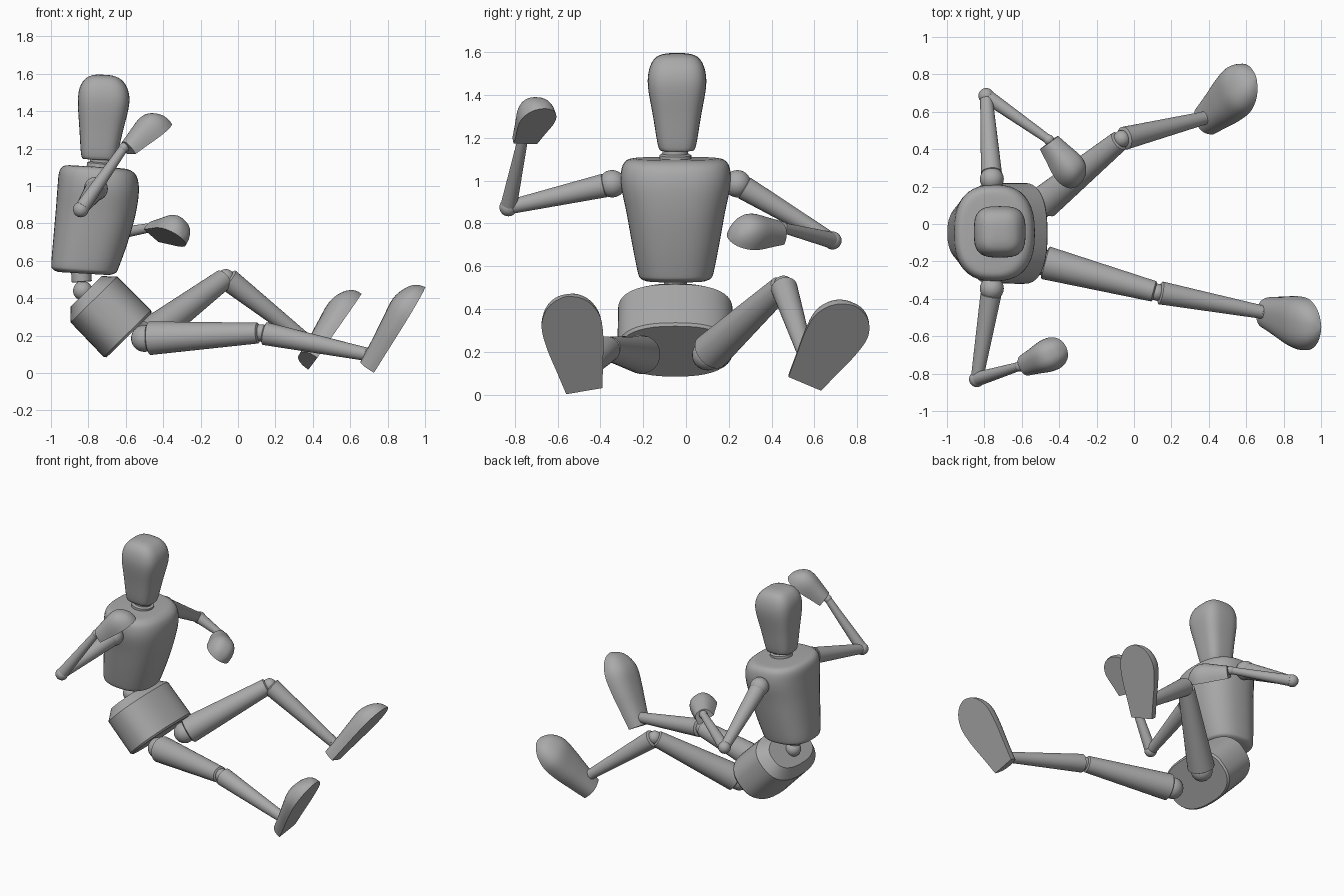
import bpy, bmesh, math
from mathutils import Vector as V

cube = bpy.data.objects.get("Cube")
if cube:
    bpy.data.objects.remove(cube, do_unlink=True)

grey = bpy.data.materials.new("mannequin grey")
grey.use_nodes = True
grey.diffuse_color = (0.4, 0.4, 0.4, 1)
grey.node_tree.nodes["Principled BSDF"].inputs["Base Color"].default_value = grey.diffuse_color


def finish(name, bm, angle=35):
    bmesh.ops.recalc_face_normals(bm, faces=bm.faces)
    mesh = bpy.data.meshes.new(name)
    bm.to_mesh(mesh)
    bm.free()
    mesh.materials.append(grey)
    ob = bpy.data.objects.new(name, mesh)
    bpy.context.collection.objects.link(ob)
    bpy.ops.object.select_all(action='DESELECT')
    ob.select_set(True)
    bpy.context.view_layer.objects.active = ob
    bpy.ops.object.shade_smooth_by_angle(angle=math.radians(angle))
    return ob


def loft(name, rings, angle=35):
    """Skin a stack of closed rings and cap both ends."""
    bm = bmesh.new()
    loops = [[bm.verts.new(p) for p in ring] for ring in rings]
    n = len(loops[0])
    for a, b in zip(loops, loops[1:]):
        for i in range(n):
            j = (i + 1) % n
            bm.faces.new((a[i], a[j], b[j], b[i]))
    bm.faces.new(loops[0])
    bm.faces.new(loops[-1])
    return finish(name, bm, angle)


def power(c, n):
    return math.copysign(abs(c) ** (2 / n), c)


def oval(centre, u, v, n=2.0, count=40):
    """Superellipse ring spanned by the half axes u and v."""
    angles = [2 * math.pi * i / count for i in range(count)]
    return [centre + u * power(math.cos(t), n) + v * power(math.sin(t), n) for t in angles]


def smooth_rows(rows, steps=4):
    """Catmull-Rom interpolation of profile rows."""
    out = []
    for i in range(len(rows) - 1):
        p0, p1 = rows[max(i - 1, 0)], rows[i]
        p2, p3 = rows[i + 1], rows[min(i + 2, len(rows) - 1)]
        for s in range(steps):
            t = s / steps
            out.append([b + 0.5 * t * (c - a + t * (2 * a - 5 * b + 4 * c - d
                        + t * (3 * (b - c) + d - a))) for a, b, c, d in zip(p0, p1, p2, p3)])
    return out + [rows[-1]]


def ball(name, centre, r):
    bm = bmesh.new()
    bmesh.ops.create_uvsphere(bm, u_segments=24, v_segments=14, radius=r)
    bmesh.ops.translate(bm, verts=bm.verts, vec=centre)
    finish(name, bm, 60)


def rod(name, start, end, r1, r2, edge=0.012):
    """Tapered round limb with softened ends."""
    start, end = V(start), V(end)
    axis = (end - start).normalized()
    u = axis.orthogonal().normalized()
    w = axis.cross(u)
    rows = [(start, r1 - edge), (start + axis * edge * 0.6, r1),
            (end - axis * edge * 0.6, r2), (end, r2 - edge)]
    loft(name, [oval(c, u * r, w * r, count=28) for c, r in rows], 50)


def body(name, rows, y, n, tilt):
    """Upright form from rows of height, back x, front x, half width."""
    rings = []
    for z, back, front, half in smooth_rows(rows):
        d = (front - back) / 2
        rings.append(oval(V(((back + front) / 2, y, z)), V((d, 0, -d * tilt)), V((0, half, 0)), n))
    loft(name, rings, 50)


def paddle(name, origin, along, side, length, rows):
    """Hand or foot: flat underside, domed back, rows of position, half width, height."""
    along = V(along).normalized()
    side = V(side)
    side = (side - along * side.dot(along)).normalized()
    up = along.cross(side)
    rings = []
    for t, w, h in smooth_rows(rows):
        c = V(origin) + along * t * length
        rings.append([c + side * w * power(math.cos(a), 2.5) + up * h * power(math.sin(a), 2.5)
                      for a in [math.pi * i / 20 for i in range(21)]])
    loft(name, rings, 45)


# Head, neck and chest
body("head", [(1.14, -.82, -.66, .07), (1.16, -.838, -.648, .088), (1.3, -.848, -.615, .112),
              (1.44, -.856, -.582, .136), (1.52, -.846, -.588, .13), (1.57, -.815, -.62, .104),
              (1.59, -.775, -.66, .065), (1.595, -.74, -.70, .02)], -.042, 3.2, .05)
rod("neck_collar", (-.737, -.05, 1.08), (-.732, -.05, 1.125), .075, .075)
rod("neck", (-.733, -.05, 1.11), (-.73, -.05, 1.17), .06, .06)
body("chest", [(1.103, -.90, -.62, .19), (1.095, -.935, -.575, .228), (1.06, -.957, -.54, .252),
               (.98, -.965, -.53, .256), (.85, -.975, -.55, .23), (.7, -.988, -.593, .203),
               (.575, -.998, -.638, .178), (.545, -.99, -.655, .166), (.532, -.96, -.69, .14)],
     -.048, 2.5, .06)

# Waist joint and pelvis
rod("waist_peg", (-.84, -.05, .56), (-.835, -.05, .487), .054, .054, .005)
ball("waist_ball", (-.83, -.05, .44), .052)
down, forward = V((.7, 0, -.714)), V((.714, 0, .7))
hip_rows = [(0, .118, .205), (.06, .175, .268), (.315, .178, .27), (.328, .168, .26)]
loft("pelvis", [oval(V((-.812, -.05, .436)) + down * t, forward * d, V((0, w, 0)), 2.5)
                for t, d, w in hip_rows], 20)

# Arms: shoulder, elbow, wrist
arms = {"right": ((-.76, -.345, .985), (-.84, -.83, .875), (-.61, -.76, 1.205)),
        "left": ((-.76, .24, .985), (-.79, .685, .72), (-.455, .45, .78))}
for s, joints in arms.items():
    shoulder, elbow, wrist = map(V, joints)
    ball(s + "_shoulder", shoulder, .064)
    ball(s + "_elbow", elbow, .042)
    ball(s + "_wrist", wrist, .028)
    rod(s + "_upper_arm", shoulder.lerp(elbow, .06), shoulder.lerp(elbow, .97), .056, .034)
    rod(s + "_forearm", elbow.lerp(wrist, .03), wrist, .038, .024)

# Legs: hip, knee, ankle
legs = {"right": ((-.50, -.2, .185), (.125, -.365, .215), (.69, -.472, .1)),
        "left": ((-.5, .1, .185), (-.065, .455, .51), (.37, .565, .17))}
for s, joints in legs.items():
    hip, knee, ankle = map(V, joints)
    ball(s + "_hip", hip, .072)
    ball(s + "_knee", knee, .046)
    ball(s + "_ankle", ankle, .036)
    rod(s + "_thigh", hip.lerp(knee, .035), hip.lerp(knee, .98), .09, .056)
    rod(s + "_shin", knee.lerp(ankle, .02), ankle, .062, .036)

# Hands and feet
hand = [(0, .06, .08), (.25, .072, .1), (.55, .088, .122), (.75, .084, .115),
        (.9, .062, .08), (.97, .036, .045), (1, .008, .008)]
foot = [(0, .086, .088), (.25, .11, .096), (.5, .134, .108), (.72, .14, .116),
        (.87, .112, .092), (.96, .066, .055), (1, .012, .01)]
paddle("right_hand", (-.57, -.75, 1.172), (.21, .09, .165), (-.39, .92, 0), .28, hand)
paddle("left_hand", (-.465, .43, .735), (.58, -.81, -.05), (.66, .48, -.57), .28, hand)
paddle("right_foot", (.73, -.475, .016), (.516, -.163, .841), (.04, .985, .17), .525, foot)
paddle("left_foot", (.40, .555, .05), (.505, .465, .727), (-.28, .875, -.375), .5, foot)
